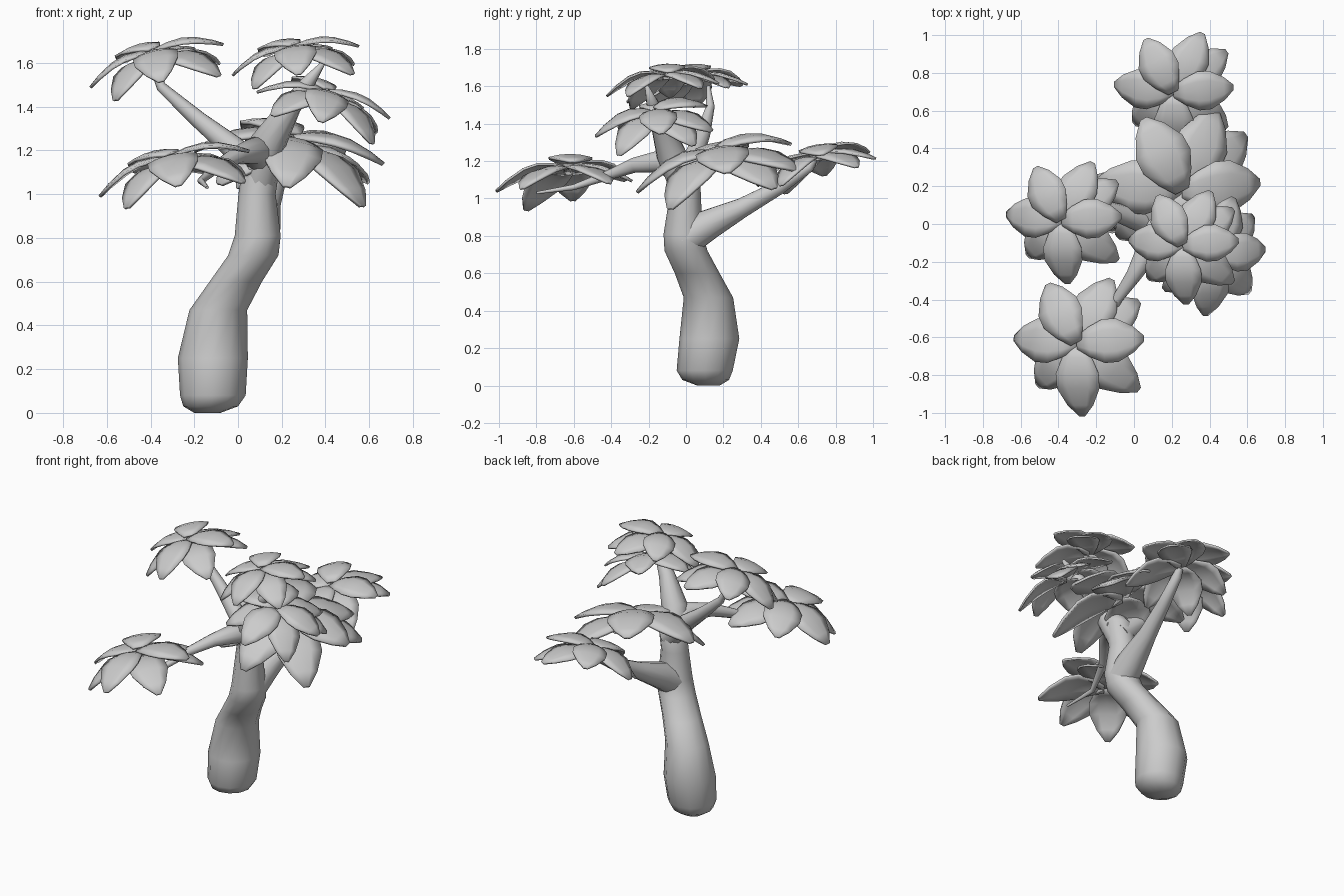
import bpy, bmesh
from math import sin, cos, pi, radians
from mathutils import Vector, Matrix

if "Cube" in bpy.data.objects:
    bpy.data.objects.remove(bpy.data.objects["Cube"])


def finish(name, bm, angle=60):
    bmesh.ops.recalc_face_normals(bm, faces=bm.faces)
    me = bpy.data.meshes.new(name)
    bm.to_mesh(me)
    bm.free()
    ob = bpy.data.objects.new(name, me)
    bpy.context.collection.objects.link(ob)
    bpy.ops.object.select_all(action='DESELECT')
    ob.select_set(True)
    bpy.context.view_layer.objects.active = ob
    bpy.ops.object.shade_smooth_by_angle(angle=radians(angle))
    return ob


def tube(name, pts, sides=10, level=False):
    """Tapered limb through (x, y, z, radius) points; level keeps rings horizontal."""
    bm = bmesh.new()
    P = [Vector(p[:3]) for p in pts]
    rings = []
    for i, p in enumerate(P):
        t = (P[min(i + 1, len(P) - 1)] - P[max(i - 1, 0)]).normalized()
        if level:
            t = Vector((0, 0, 1))
        u = (Vector((1, 0, 0)) - t * t.x).normalized()
        v = t.cross(u)
        r = pts[i][3]
        rings.append([bm.verts.new(p + r * (cos(2 * pi * k / sides) * u + sin(2 * pi * k / sides) * v))
                      for k in range(sides)])
    for a, b in zip(rings, rings[1:]):
        for k in range(sides):
            j = (k + 1) % sides
            bm.faces.new((a[k], a[j], b[j], b[k]))
    bm.faces.new(rings[0][::-1])
    bm.faces.new(rings[-1])
    return finish(name, bm, 80)


# Swollen, bent trunk
tube("trunk", [(-0.14, 0.12, 0, 0.06), (-0.125, 0.105, 0.03, 0.125), (-0.115, 0.1, 0.08, 0.15),
               (-0.115, 0.125, 0.25, 0.16),
               (-0.09, 0.12, 0.47, 0.132), (-0.01, 0.06, 0.6, 0.12), (0.07, 0, 0.72, 0.115),
               (0.09, -0.015, 0.81, 0.105), (0.087, -0.005, 1.0, 0.085), (0.11, -0.01, 1.15, 0.085),
               (0.14, -0.05, 1.25, 0.05)], 12, True)

# Four limbs
tube("right_branch", [(0.1, -0.01, 1.06, 0.08), (0.14, -0.08, 1.24, 0.082), (0.24, -0.14, 1.4, 0.05),
                      (0.32, -0.18, 1.51, 0.033), (0.39, -0.21, 1.6, 0.01)])
tube("left_branch", [(0.11, 0, 1.08, 0.08), (-0.03, 0.04, 1.22, 0.055), (-0.18, 0.09, 1.34, 0.04),
                     (-0.35, 0.13, 1.49, 0.024), (-0.4, 0.12, 1.6, 0.01)])
tube("front_branch", [(0.12, 0, 1.13, 0.08), (0.08, -0.13, 1.2, 0.065), (0, -0.27, 1.18, 0.042),
                      (-0.09, -0.4, 1.13, 0.028), (-0.17, -0.6, 1.06, 0.016), (-0.14, -0.8, 1.03, 0.007)])
tube("back_branch", [(0.09, -0.01, 0.78, 0.1), (0.11, 0.12, 0.86, 0.085), (0.14, 0.3, 0.95, 0.055),
                     (0.18, 0.5, 1.06, 0.04), (0.21, 0.66, 1.17, 0.03), (0.21, 0.71, 1.25, 0.012)])

# Leaf outline: fraction along the leaf, half width
OUTLINE = [(0, 0.03), (0.2, 0.072), (0.42, 0.104), (0.62, 0.103), (0.85, 0.062), (1, 0.014)]
# Leaf direction in degrees, length, base height, rise, droop
LEAVES = [(118, 0.31, 0.03, 0.03, 0.05), (4, 0.31, 0.02, 0.03, 0.05),
          (-90, 0.34, 0.005, 0.035, 0.11), (176, 0.32, 0.01, 0.03, 0.09),
          (64, 0.33, -0.005, 0.025, 0.08), (36, 0.33, -0.015, 0.025, 0.11),
          (-40, 0.34, -0.02, 0.03, 0.13), (-138, 0.30, -0.02, 0.03, 0.13)]


def rosette(name, centre, scale, slope):
    """Two layers of arched leaves around a tilted hub."""
    bm = bmesh.new()
    tilt = Vector((0, 0, 1)).rotation_difference(Vector((-slope[0], -slope[1], 1))).to_matrix()
    for deg, length, base, rise, droop in LEAVES:
        turn = Matrix.Rotation(radians(deg), 3, 'Z')
        rows = []
        for s, w in OUTLINE:
            z = base + rise * sin(pi * s) - droop * s * s
            rows.append([bm.verts.new(Vector(centre) + scale * (tilt @ (turn @ Vector(
                (s * length * 1.02, w * k, z - 0.15 * w * k * k))))) for k in (-1, -0.5, 0, 0.5, 1)])
        for a, b in zip(rows, rows[1:]):
            for k in range(4):
                bm.faces.new((a[k], a[k + 1], b[k + 1], b[k]))
    ob = finish(name, bm)
    mod = ob.modifiers.new("thickness", 'SOLIDIFY')
    mod.thickness = 0.012 * scale


rosette("left_leaves", (-0.38, 0.02, 1.645), 1.0, (0.24, 0.07))
rosette("top_leaves", (0.26, -0.11, 1.665), 0.93, (0.15, 0.05))
rosette("right_leaves", (0.41, -0.16, 1.46), 0.97, (-0.28, 0.08))
rosette("front_leaves", (-0.3, -0.63, 1.16), 1.12, (0.22, 0.0))
rosette("back_leaves", (0.21, 0.7, 1.235), 1.0, (0.1, 0.18))
rosette("middle_leaves", (0.25, 0.18, 1.245), 1.36, (-0.15, 0.14))
